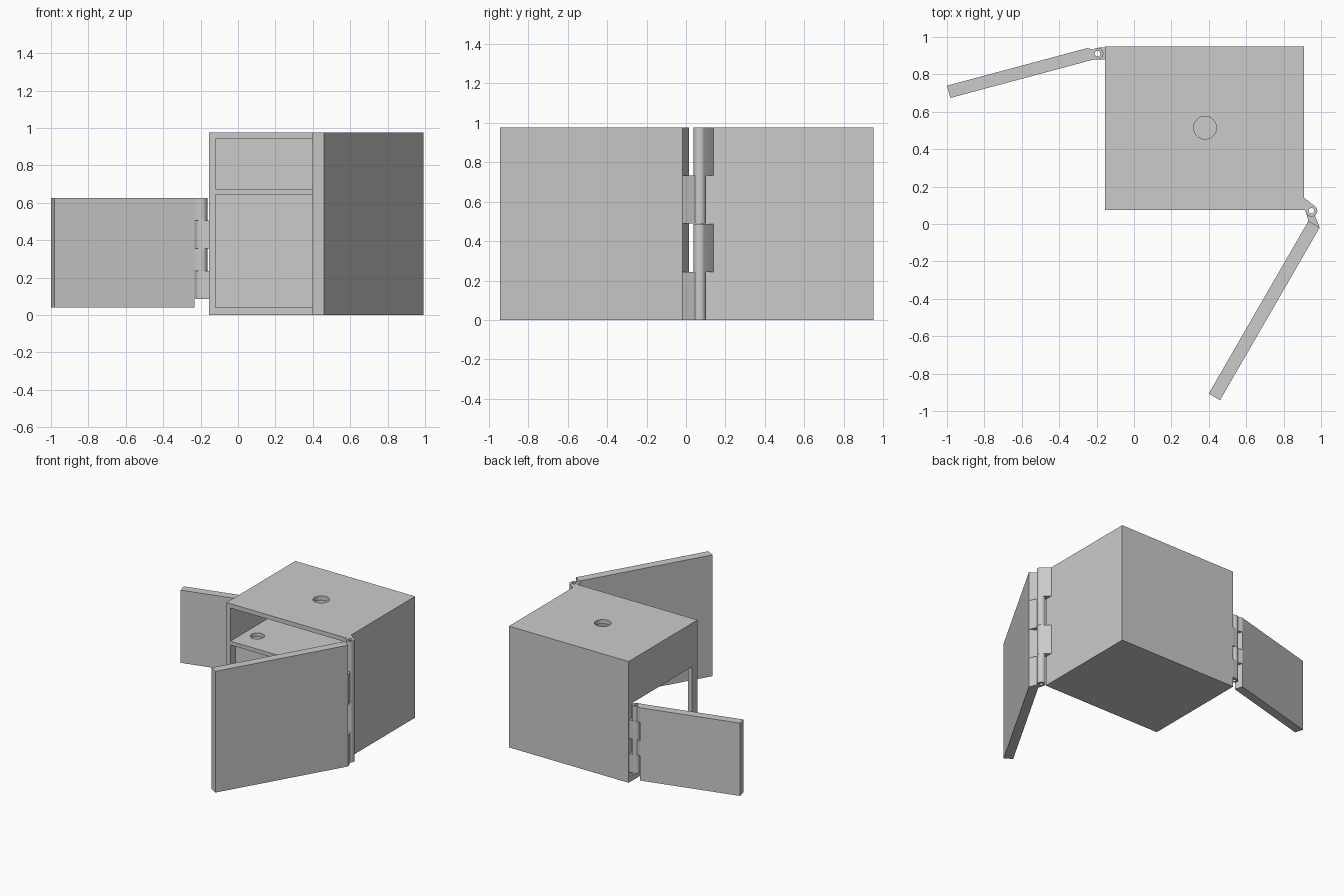
import bpy, bmesh
from math import cos, sin, radians, tau
from mathutils import Vector

cube = bpy.data.objects.get("Cube")
if cube:
    bpy.data.objects.remove(cube)

grey = bpy.data.materials.new("light grey")
grey.use_nodes = True
grey.diffuse_color = (0.6, 0.6, 0.6, 1)
grey.node_tree.nodes["Principled BSDF"].inputs["Base Color"].default_value = (0.6, 0.6, 0.6, 1)


def prism(name, outline, z0, z1, hole=None):
    """Extrude an outline, with an optional hole loop, from z0 to z1."""
    bm = bmesh.new()
    for loop in [outline] + ([hole] if hole else []):
        low = [bm.verts.new((x, y, z0)) for x, y in loop]
        high = [bm.verts.new((x, y, z1)) for x, y in loop]
        for i in range(len(loop)):
            j = (i + 1) % len(loop)
            bm.faces.new((low[i], low[j], high[j], high[i]))
    for z in (z0, z1):
        rim = [e for e in bm.edges if all(abs(v.co.z - z) < 1e-6 for v in e.verts)]
        if hole:
            bmesh.ops.triangle_fill(bm, edges=rim, use_beauty=True)
        else:
            bmesh.ops.contextual_create(bm, geom=rim)
    bmesh.ops.recalc_face_normals(bm, faces=bm.faces)
    mesh = bpy.data.meshes.new(name)
    bm.to_mesh(mesh)
    bm.free()
    mesh.materials.append(grey)
    ob = bpy.data.objects.new(name, mesh)
    bpy.context.collection.objects.link(ob)
    return ob


def rect(x0, x1, y0, y1):
    return [(x0, y0), (x1, y0), (x1, y1), (x0, y1)]


def arc(centre, r, start, end, n):
    return [(centre[0] + r * cos(start + (end - start) * i / n),
             centre[1] + r * sin(start + (end - start) * i / n)) for i in range(n + 1)]


def circle(centre, r, n=32):
    return arc(centre, r, 0, tau, n)[:-1]


def select_only(ob):
    bpy.ops.object.select_all(action='DESELECT')
    ob.select_set(True)
    bpy.context.view_layer.objects.active = ob


def cut(ob, cutter):
    cutter.hide_render = True
    mod = ob.modifiers.new("cut", 'BOOLEAN')
    mod.operation, mod.solver, mod.object = 'DIFFERENCE', 'EXACT', cutter
    select_only(ob)
    bpy.ops.object.modifier_apply(modifier=mod.name)
    bpy.data.objects.remove(cutter)


def smooth(ob):
    select_only(ob)
    bpy.ops.object.shade_smooth_by_angle(angle=radians(30))


def knuckle(name, pin, toward, half, corners, z0, z1):
    """Hollow barrel with a leaf reaching to two corners; toward is the leaf's direction."""
    a, h = radians(toward), radians(half)
    outline = arc(pin, 0.031, a + h, a + tau - h, 24) + corners
    smooth(prism(name, outline, z0, z1, circle(pin, 0.015, 20)))


def door(name, corner, angle, length, thick, z0, z1):
    """Slab along the angle; returns its two hinge-side corners."""
    u = Vector((cos(radians(angle)), sin(radians(angle))))
    n = Vector((-u.y, u.x)) * thick
    p = Vector(corner)
    q = p + u * length
    prism(name, [tuple(v) for v in (p, q, q + n, p + n)], z0, z1)
    return tuple(q), tuple(q + n)


# Cabinet: two compartments open to the front, a side hatch and two round holes
cabinet = prism("cabinet", rect(-0.155, 0.91, 0.075, 0.95), 0, 0.975)
for z0, z1 in ((0.04, 0.643), (0.674, 0.94)):
    cut(cabinet, prism("compartment_cutter", rect(-0.12, 0.875, 0, 0.915), z0, z1))
cut(cabinet, prism("hatch_cutter", rect(-0.25, -0.06, 0.145, 0.9), 0.04, 0.625))
cut(cabinet, prism("top_hole_cutter", circle((0.38, 0.515), 0.061), 0.9, 1.05))
cut(cabinet, prism("shelf_hole_cutter", circle((-0.01, 0.26), 0.052), 0.62, 0.72))
smooth(cabinet)

# Doors
front_outer, front_inner = door("front_door", (0.46, -0.942), 60, 1.066, 0.07, 0, 0.975)
side_inner, side_outer = door("side_door", (-0.982, 0.674), 15, 0.775, 0.068, 0.04, 0.625)

# Front hinge
pin = (0.949, 0.07)
for i, z in enumerate((0, 0.488)):
    knuckle(f"front_door_knuckle_{i + 1}", pin, -105, 50,
            [front_inner, front_outer], z, z + 0.244)
    knuckle(f"front_cabinet_knuckle_{i + 1}", pin, 135, 90,
            [(0.91, 0.14), (0.91, 0.077)], z + 0.244, z + 0.487)

# Side hinge
pin = (-0.195, 0.911)
for i, z in enumerate((0.085, 0.355)):
    knuckle(f"side_cabinet_knuckle_{i + 1}", pin, 0, 90,
            [(-0.155, 0.88), (-0.155, 0.945)], z, z + 0.15)
    knuckle(f"side_door_knuckle_{i + 1}", pin, 195, 60,
            [side_outer, side_inner], z + 0.15, z + 0.27)
